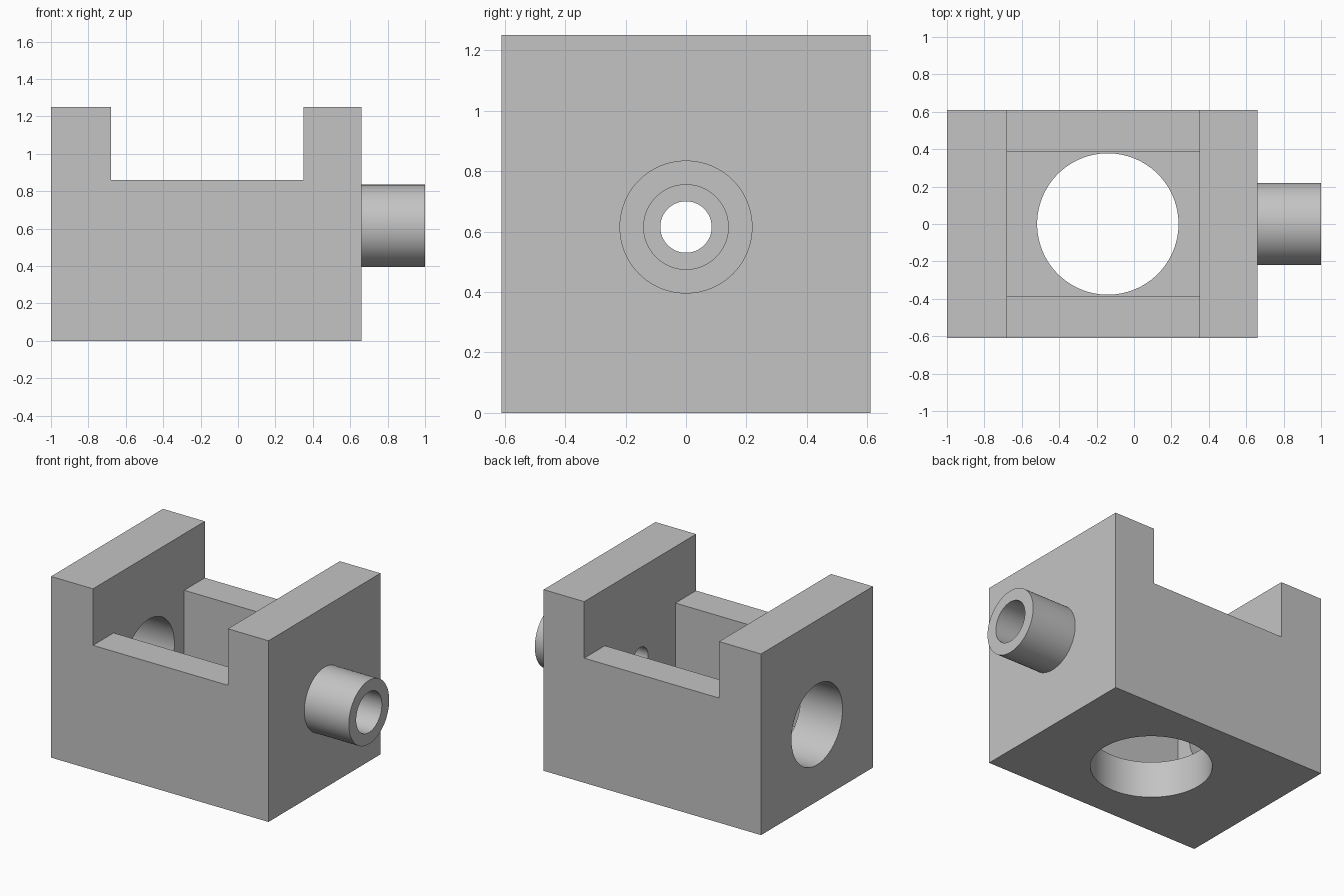
import bpy
import bmesh
from math import radians, pi
from mathutils import Matrix, Vector

if "Cube" in bpy.data.objects:
    bpy.data.objects.remove(bpy.data.objects["Cube"], do_unlink=True)

# Single plain grey
grey = bpy.data.materials.new("plain_grey")
grey.use_nodes = True
colour = (0.55, 0.55, 0.55, 1)
grey.diffuse_color = colour
grey.node_tree.nodes["Principled BSDF"].inputs["Base Color"].default_value = colour

HALF_W = 0.61                  # half depth of the block
X0, X1, X2, X3 = -1.0, -0.68, 0.35, 0.66   # outer and inner faces of the end walls
SIDE_Z, TOP_Z = 0.86, 1.25     # low side walls, tall end walls
FLOOR = 0.25
SPOUT_Z = 0.615


def make_object(name, bm):
    bmesh.ops.recalc_face_normals(bm, faces=bm.faces)
    mesh = bpy.data.meshes.new(name)
    bm.to_mesh(mesh)
    bm.free()
    mesh.materials.append(grey)
    obj = bpy.data.objects.new(name, mesh)
    bpy.context.collection.objects.link(obj)
    return obj


def box(name, low, high):
    low, high = Vector(low), Vector(high)
    bm = bmesh.new()
    matrix = Matrix.Translation((low + high) / 2) @ Matrix.Diagonal((*(high - low), 1))
    bmesh.ops.create_cube(bm, size=1, matrix=matrix)
    return make_object(name, bm)


def cylinder(name, centre, radius, length, axis):
    turn = Matrix.Rotation(pi / 2, 4, 'Y') if axis == 'X' else Matrix.Identity(4)
    bm = bmesh.new()
    bmesh.ops.create_cone(bm, cap_ends=True, segments=96, radius1=radius, radius2=radius,
                          depth=length, matrix=Matrix.Translation(centre) @ turn)
    return make_object(name, bm)


def cut(target, cutter):
    bpy.context.view_layer.objects.active = target
    mod = target.modifiers.new("cut", 'BOOLEAN')
    mod.operation = 'DIFFERENCE'
    mod.solver = 'EXACT'
    mod.object = cutter
    bpy.ops.object.modifier_apply(modifier=mod.name)
    bpy.data.objects.remove(cutter, do_unlink=True)


def smooth(obj):
    bpy.ops.object.select_all(action='DESELECT')
    obj.select_set(True)
    bpy.context.view_layer.objects.active = obj
    bpy.ops.object.shade_smooth_by_angle(angle=radians(30))


# Block: U-shaped profile extruded from front to back
bm = bmesh.new()
profile = [(X0, 0), (X3, 0), (X3, TOP_Z), (X2, TOP_Z),
           (X2, SIDE_Z), (X1, SIDE_Z), (X1, TOP_Z), (X0, TOP_Z)]
face = bm.faces.new([bm.verts.new((x, -HALF_W, z)) for x, z in profile])
extruded = bmesh.ops.extrude_face_region(bm, geom=[face])["geom"]
bmesh.ops.translate(bm, vec=(0, 2 * HALF_W, 0),
                    verts=[g for g in extruded if isinstance(g, bmesh.types.BMVert)])
block = make_object("block", bm)

# Pocket between the walls, floor opening, wide side bore and narrow spout passage
cut(block, box("pocket_cutter", (X1, -0.385, FLOOR), (X2, 0.385, 1.1)))
cut(block, cylinder("floor_cutter", (-0.14, 0, 0.1), 0.378, 0.6, 'Z'))
cut(block, cylinder("bore_cutter", (-0.85, 0, 0.53), 0.278, 0.6, 'X'))
cut(block, cylinder("passage_cutter", (0.5, 0, SPOUT_Z), 0.085, 0.6, 'X'))
smooth(block)

# Spout: lathed tube, open where it meets the block
bm = bmesh.new()
ring = [bm.verts.new((x, 0, SPOUT_Z + r))
        for x, r in [(X3, 0.14), (1, 0.14), (1, 0.22), (X3, 0.22)]]
edges = [bm.edges.new(pair) for pair in zip(ring, ring[1:])]
bmesh.ops.spin(bm, geom=ring + edges, cent=(0, 0, SPOUT_Z), axis=(1, 0, 0),
               angle=2 * pi, steps=96, use_merge=True)
bmesh.ops.remove_doubles(bm, verts=bm.verts, dist=0.0005)
# Make the end rim point outward
spout = make_object("spout", bm)
rim = next(p for p in spout.data.polygons if abs(p.normal.x) > 0.9)
if rim.normal.x < 0:
    spout.data.flip_normals()
smooth(spout)
